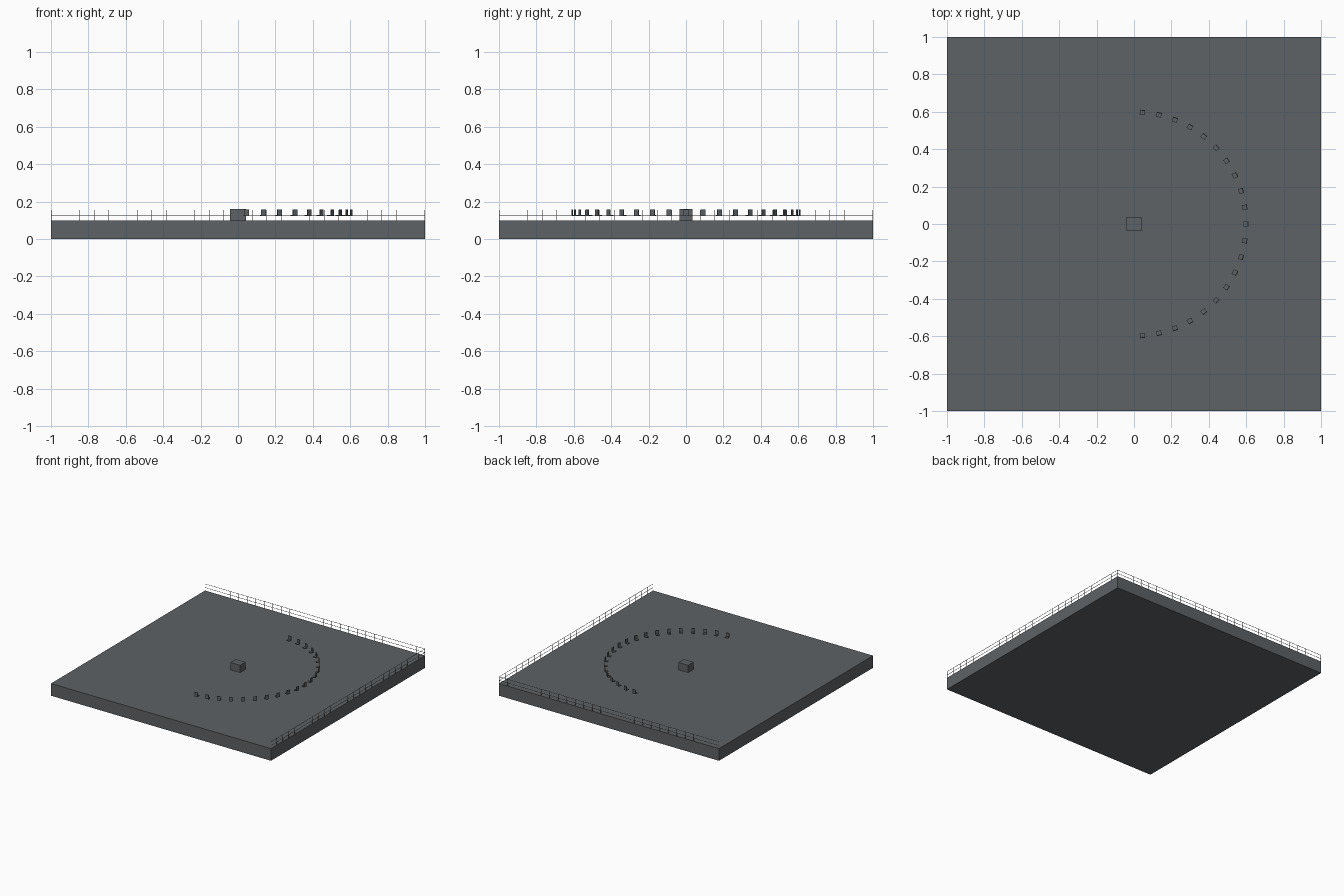
import bpy, bmesh, math
from mathutils import Matrix, Vector

if "Cube" in bpy.data.objects:
    bpy.data.objects.remove(bpy.data.objects["Cube"])

grey = bpy.data.materials.new("slate grey")
grey.diffuse_color = (0.112, 0.122, 0.130, 1)
grey.use_nodes = True
grey.node_tree.nodes["Principled BSDF"].inputs["Base Color"].default_value = grey.diffuse_color


def add_box(bm, lo, hi, turn=Matrix.Identity(4)):
    """Add an axis-aligned box between two corners, then apply a transform."""
    lo, hi = Vector(lo), Vector(hi)
    place = Matrix.Translation((lo + hi) / 2) @ Matrix.Diagonal((*(hi - lo), 1))
    bmesh.ops.create_cube(bm, size=1, matrix=turn @ place)


def finish(bm, name):
    mesh = bpy.data.meshes.new(name)
    bm.to_mesh(mesh)
    bm.free()
    mesh.materials.append(grey)
    obj = bpy.data.objects.new(name, mesh)
    bpy.context.collection.objects.link(obj)
    return obj


DECK = 0.10      # top of the platform

# Square platform
bm = bmesh.new()
add_box(bm, (-1, -1, 0), (1, 1, DECK))
finish(bm, "platform")

# Solid desk in the middle
bm = bmesh.new()
add_box(bm, (-0.044, -0.035, DECK), (0.044, 0.035, 0.16))
finish(bm, "desk")

# Half ring of chairs facing the desk: a seat and an outer backrest
COUNT, RADIUS = 21, 0.60
for i in range(COUNT):
    turn = Matrix.Rotation(math.radians(-90 + (i + 0.5) * 180 / COUNT), 4, 'Z')
    bm = bmesh.new()
    add_box(bm, (RADIUS - 0.014, -0.0135, 0.122), (RADIUS + 0.012, 0.0135, 0.128), turn)
    add_box(bm, (RADIUS + 0.007, -0.0135, 0.128), (RADIUS + 0.012, 0.0135, 0.157), turn)
    finish(bm, f"chair_{i + 1}")

# Railings along the right and back edges: thin posts and two rails
BAYS, T, TOP = 26, 0.002, 0.156
for name, angle in (("right_railing", 0), ("back_railing", 90)):
    turn = Matrix.Rotation(math.radians(angle), 4, 'Z')
    bm = bmesh.new()
    for k in range(BAYS + 1):
        y = -1 + T / 2 + k * (2 - T) / BAYS
        add_box(bm, (1 - T, y - T / 2, DECK), (1, y + T / 2, TOP), turn)
    for z in (0.126, TOP):
        add_box(bm, (1 - T, -1, z - T), (1, 1, z), turn)
    finish(bm, name)
